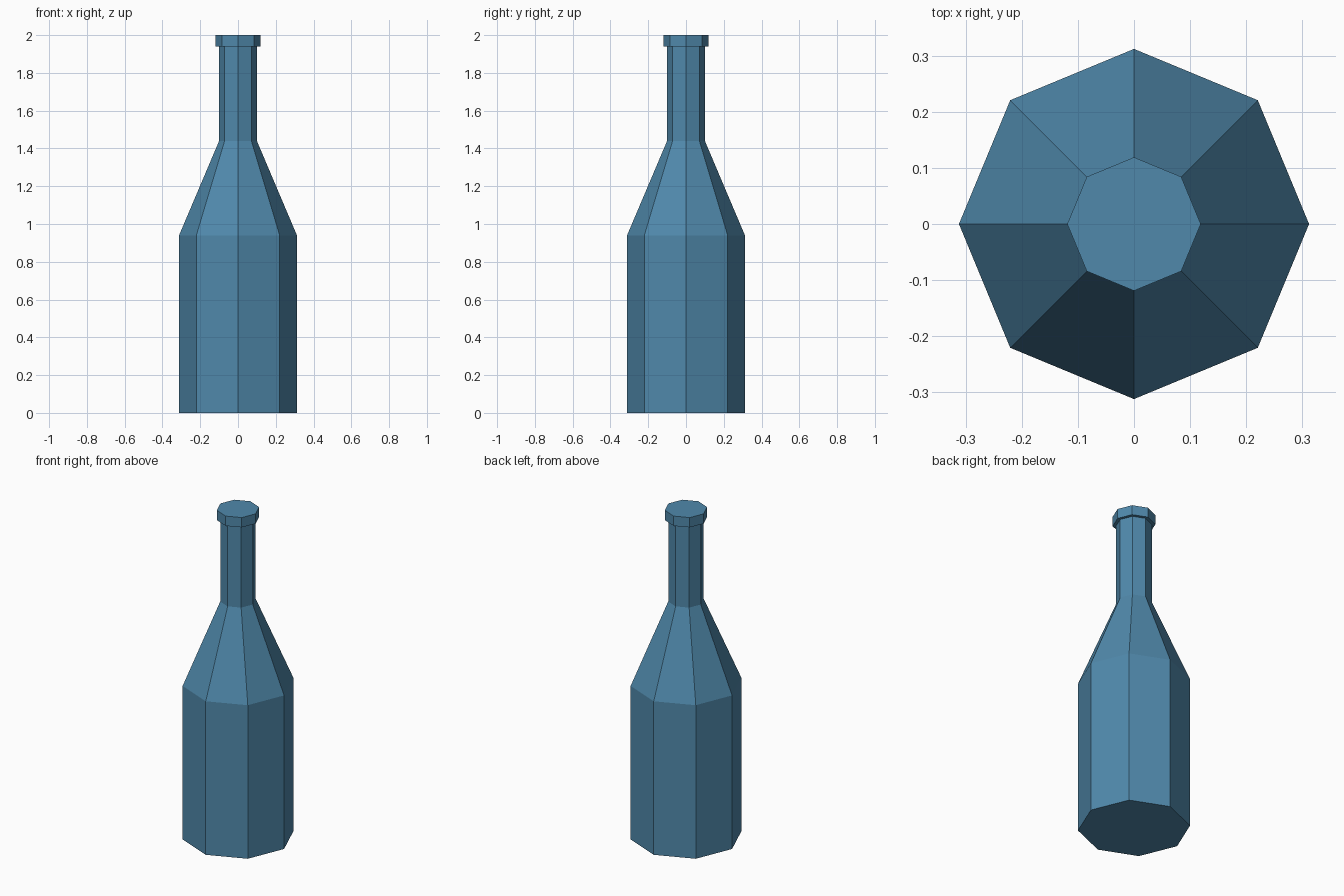
import bpy, bmesh
from math import cos, sin, pi

if "Cube" in bpy.data.objects:
    bpy.data.objects.remove(bpy.data.objects["Cube"])

SIDES = 8

# Bottle outline as (radius, height), from base to rim
profile = [(0.312, 0.0), (0.312, 0.94), (0.1, 1.44), (0.1, 1.94),
           (0.119, 1.94), (0.119, 2.0)]

# Eight-sided rings skinned into a closed, flat-faced bottle
bm = bmesh.new()
rings = [[bm.verts.new((r * cos(2 * pi * i / SIDES), r * sin(2 * pi * i / SIDES), z))
          for i in range(SIDES)] for r, z in profile]
for low, high in zip(rings, rings[1:]):
    for i in range(SIDES):
        j = (i + 1) % SIDES
        bm.faces.new((low[i], low[j], high[j], high[i]))

# Base and top caps
bm.faces.new(rings[0][::-1])
bm.faces.new(rings[-1])
bmesh.ops.recalc_face_normals(bm, faces=bm.faces)

mesh = bpy.data.meshes.new("bottle")
bm.to_mesh(mesh)
bm.free()
bottle = bpy.data.objects.new("bottle", mesh)
bpy.context.collection.objects.link(bottle)

# Blue glass colour
blue = bpy.data.materials.new("blue_glass")
blue.diffuse_color = (0.08, 0.25, 0.41, 1.0)
blue.use_nodes = True
blue.node_tree.nodes["Principled BSDF"].inputs["Base Color"].default_value = blue.diffuse_color
mesh.materials.append(blue)
